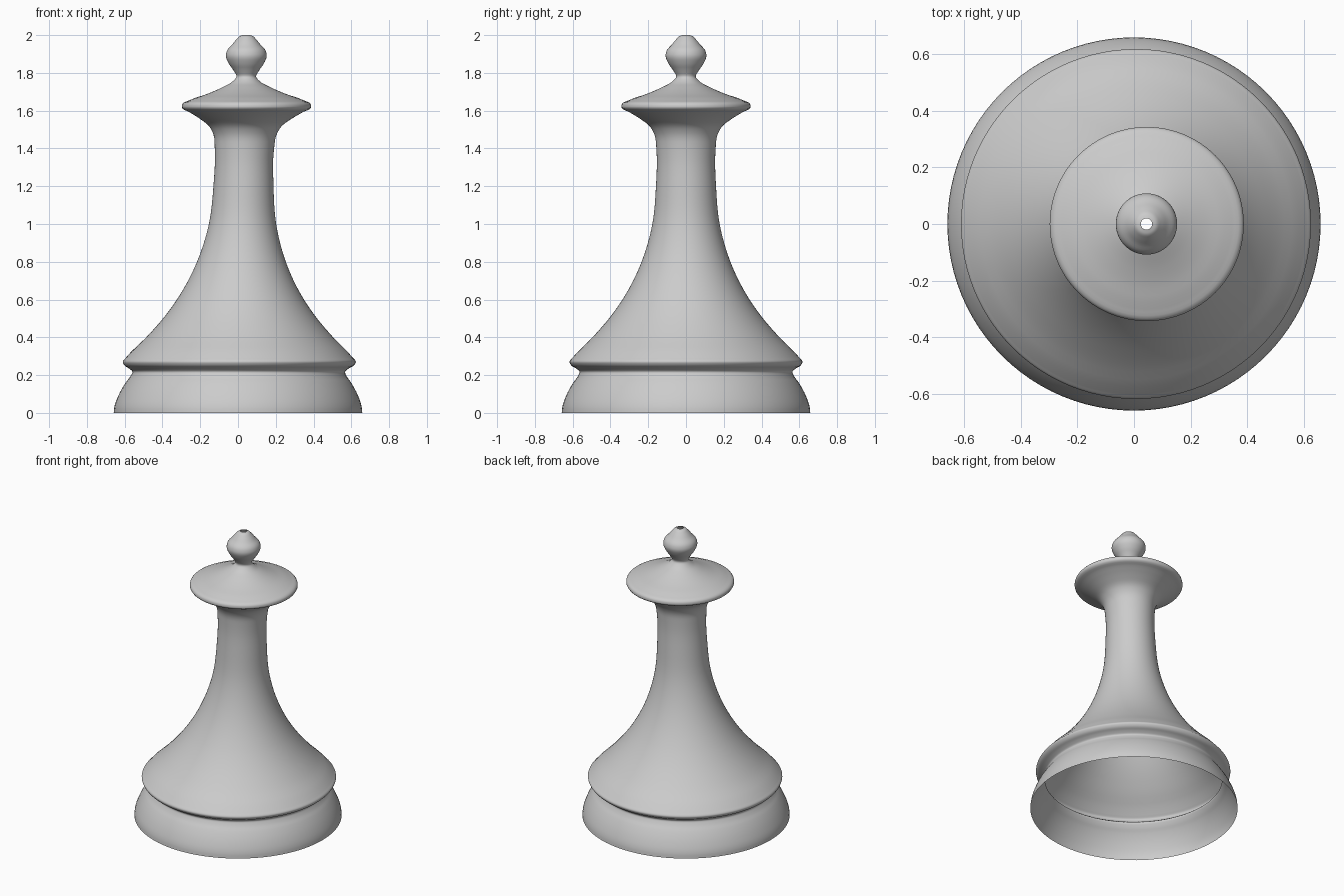
import bpy, bmesh, math
from mathutils import Vector

SEGMENTS = 96
STEPS = 4

# Outline from the open foot to the small hole in the tip:
# (radius, height, sideways offset of the slightly leaning axis)
PROFILE = [
    (0.658, 0.00, 0.0), (0.655, 0.03, 0.0), (0.635, 0.09, 0.001), (0.597, 0.16, 0.002),
    (0.571, 0.197, 0.003), (0.563, 0.217, 0.004), (0.580, 0.234, 0.005), (0.608, 0.252, 0.006),
    (0.617, 0.270, 0.007), (0.600, 0.293, 0.007), (0.495, 0.40, 0.009), (0.400, 0.51, 0.011),
    (0.330, 0.61, 0.013), (0.235, 0.80, 0.018), (0.178, 1.00, 0.024), (0.159, 1.20, 0.029),
    (0.157, 1.40, 0.034), (0.166, 1.47, 0.037), (0.190, 1.515, 0.039), (0.240, 1.555, 0.041),
    (0.300, 1.592, 0.043), (0.342, 1.618, 0.045), (0.340, 1.634, 0.045), (0.300, 1.656, 0.045),
    (0.205, 1.69, 0.045), (0.125, 1.725, 0.045), (0.070, 1.757, 0.044), (0.052, 1.78, 0.044),
    (0.066, 1.81, 0.044), (0.093, 1.85, 0.044), (0.108, 1.89, 0.044), (0.102, 1.918, 0.044),
    (0.075, 1.95, 0.044), (0.052, 1.978, 0.044), (0.036, 1.994, 0.044), (0.020, 2.00, 0.044),
]


def smooth_outline(points, steps):
    """Smooth curve through the points, with tangents scaled by spacing."""
    pts = [Vector(p) for p in points]
    gaps = [(b - a).length for a, b in zip(pts, pts[1:])]
    slopes = [(b - a) / g for a, b, g in zip(pts, pts[1:], gaps)]
    tangents = [slopes[0]]
    for i in range(1, len(pts) - 1):
        g0, g1 = gaps[i - 1], gaps[i]
        tangents.append((slopes[i - 1] * g1 + slopes[i] * g0) / (g0 + g1))
    tangents.append(slopes[-1])
    out = []
    for i, g in enumerate(gaps):
        for s in range(steps):
            t = s / steps
            out.append(pts[i] * (2*t**3 - 3*t**2 + 1) + pts[i + 1] * (3*t**2 - 2*t**3)
                       + tangents[i] * g * (t**3 - 2*t**2 + t)
                       + tangents[i + 1] * g * (t**3 - t**2))
    return out + [pts[-1]]


# Turned body: one open shell
bm = bmesh.new()
rings = []
for r, z, dx in smooth_outline(PROFILE, STEPS):
    rings.append([bm.verts.new((dx + r * math.cos(a), r * math.sin(a), z))
                  for a in (2 * math.pi * k / SEGMENTS for k in range(SEGMENTS))])
for low, high in zip(rings, rings[1:]):
    for k in range(SEGMENTS):
        n = (k + 1) % SEGMENTS
        bm.faces.new((low[k], low[n], high[n], high[k])).smooth = True

mesh = bpy.data.meshes.new("chess_piece_body")
bm.to_mesh(mesh)
bm.free()
body = bpy.data.objects.new("chess_piece_body", mesh)
bpy.context.collection.objects.link(body)
